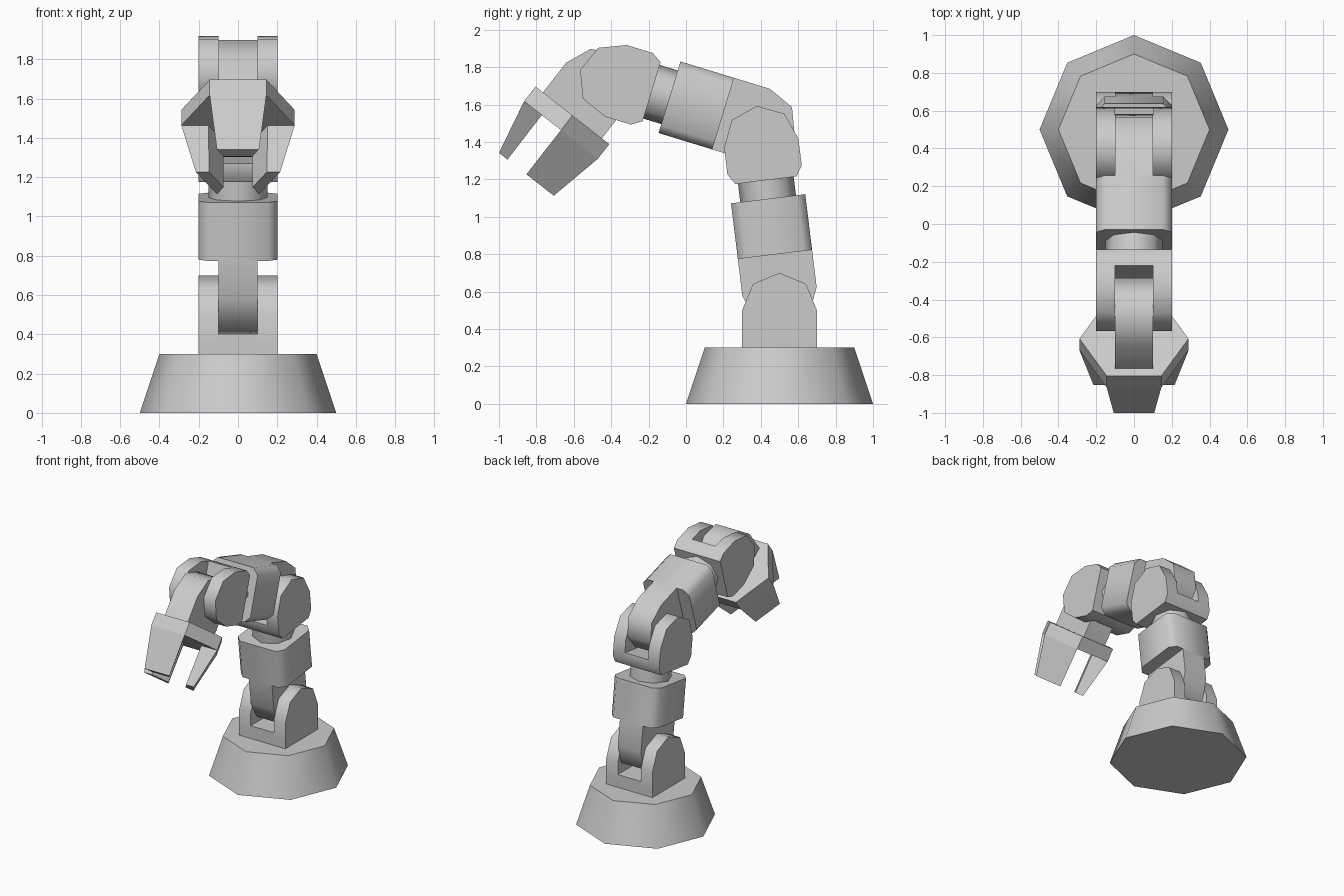
import bpy, bmesh
from math import sin, cos, pi, radians, tan

if "Cube" in bpy.data.objects:
    bpy.data.objects.remove(bpy.data.objects["Cube"])

grey = bpy.data.materials.new("light_grey")
grey.use_nodes = True
grey.diffuse_color = (0.6, 0.6, 0.6, 1)
grey.node_tree.nodes["Principled BSDF"].inputs["Base Color"].default_value = (0.6, 0.6, 0.6, 1)


def build(name, solids, origin=(0, 0), tilt=0):
    """Make one object from lofted ring pairs, tilted about x at origin (y, z)."""
    bm = bmesh.new()
    for ring_a, ring_b in solids:
        a = [bm.verts.new(p) for p in ring_a]
        b = [bm.verts.new(p) for p in ring_b]
        bm.faces.new(a)
        bm.faces.new(b)
        for i in range(len(a)):
            j = (i + 1) % len(a)
            bm.faces.new((a[i], a[j], b[j], b[i]))
    bmesh.ops.recalc_face_normals(bm, faces=bm.faces)
    mesh = bpy.data.meshes.new(name)
    bm.to_mesh(mesh)
    bm.free()
    mesh.materials.append(grey)
    mesh.shade_smooth()
    mesh.set_sharp_from_angle(angle=radians(50))
    obj = bpy.data.objects.new(name, mesh)
    obj.location = (0, *origin)
    obj.rotation_euler = (radians(tilt), 0, 0)
    bpy.context.collection.objects.link(obj)
    return obj


def slab(profile, x0, x1):
    """Extrude a side profile of (y, z) points across x."""
    return [(x0, y, z) for y, z in profile], [(x1, y, z) for y, z in profile]


def column(outline, z0, z1):
    """Extrude a plan outline of (x, y) points upward."""
    return [(x, y, z0) for x, y in outline], [(x, y, z1) for x, y in outline]


def polygon(radius, sides):
    return [(radius * cos(2 * pi * i / sides), radius * sin(2 * pi * i / sides))
            for i in range(sides)]


def arc(radius, centre, start):
    """Half an octagon in the side plane."""
    return [(radius * cos(start + i * pi / 4), centre + radius * sin(start + i * pi / 4))
            for i in range(5)]


R = 0.2        # joint radius and half width of the arm
T = 0.1        # half width of a tongue


def tongue(length):
    return slab(arc(R, 0, pi) + [(R, length), (-R, length)], -T, T)


def bracket(z, chamfer):
    """Forked joint: a floor between two rounded cheeks."""
    foot = [(-R, z + 0.055), (-R + chamfer, z), (R - chamfer, z), (R, z + 0.055)]
    cheek = foot + arc(R, z + R, 0)
    floor = foot + [(R, z + T), (-R, z + T)]
    return [slab(cheek, -R, -T), slab(floor, -T, T), slab(cheek, T, R)]


# Base and its fork
low, high = polygon(0.5, 8), polygon(0.4, 8)
build("base", [([(x, y, 0) for x, y in low], [(x, y, 0.3) for x, y in high])], (0.5, 0))
build("base_fork", bracket(0.3, 0), (0.5, 0))

# Two equal arm links: tongue, block, neck and fork
C = R - 0.045
block = [(C, -R), (R, -C), (R, C), (C, R), (-C, R), (-R, C), (-R, -C), (-C, -R)]
for part, origin, tilt in (("lower_arm", (0.5, 0.6), 7), ("upper_arm", (0.39, 1.493), 73)):
    build(part + "_tongue", [tongue(0.2)], origin, tilt)
    build(part + "_block", [column(block, 0.2, 0.5)], origin, tilt)
    build(part + "_neck", [column(polygon(0.15, 8), 0.5, 0.6)], origin, tilt)
    build(part + "_fork", bracket(0.6, 0.035), origin, tilt)

# Hand: tongue, hexagonal palm and three tapered fingers
hand = ((-0.484, 1.70), 142)
build("hand_tongue", [tongue(0.2)], *hand)
build("palm", [column(polygon(0.25 / cos(pi / 6), 6), 0.2, 0.3)], *hand)


def finger_ring(inner, outer, z, turn):
    """Slice of a hexagonal ring, turned about the palm axis."""
    k = tan(pi / 6)
    pts = [(-inner * k, inner), (inner * k, inner), (outer * k, outer), (-outer * k, outer)]
    return [(x * cos(turn) - y * sin(turn), x * sin(turn) + y * cos(turn), z) for x, y in pts]


for i, side in enumerate(("front", "left", "right")):
    turn = i * 2 * pi / 3
    build(side + "_finger", [(finger_ring(0.13, 0.25, 0.3, turn),
                              finger_ring(0.128, 0.186, 0.6, turn))], *hand)
